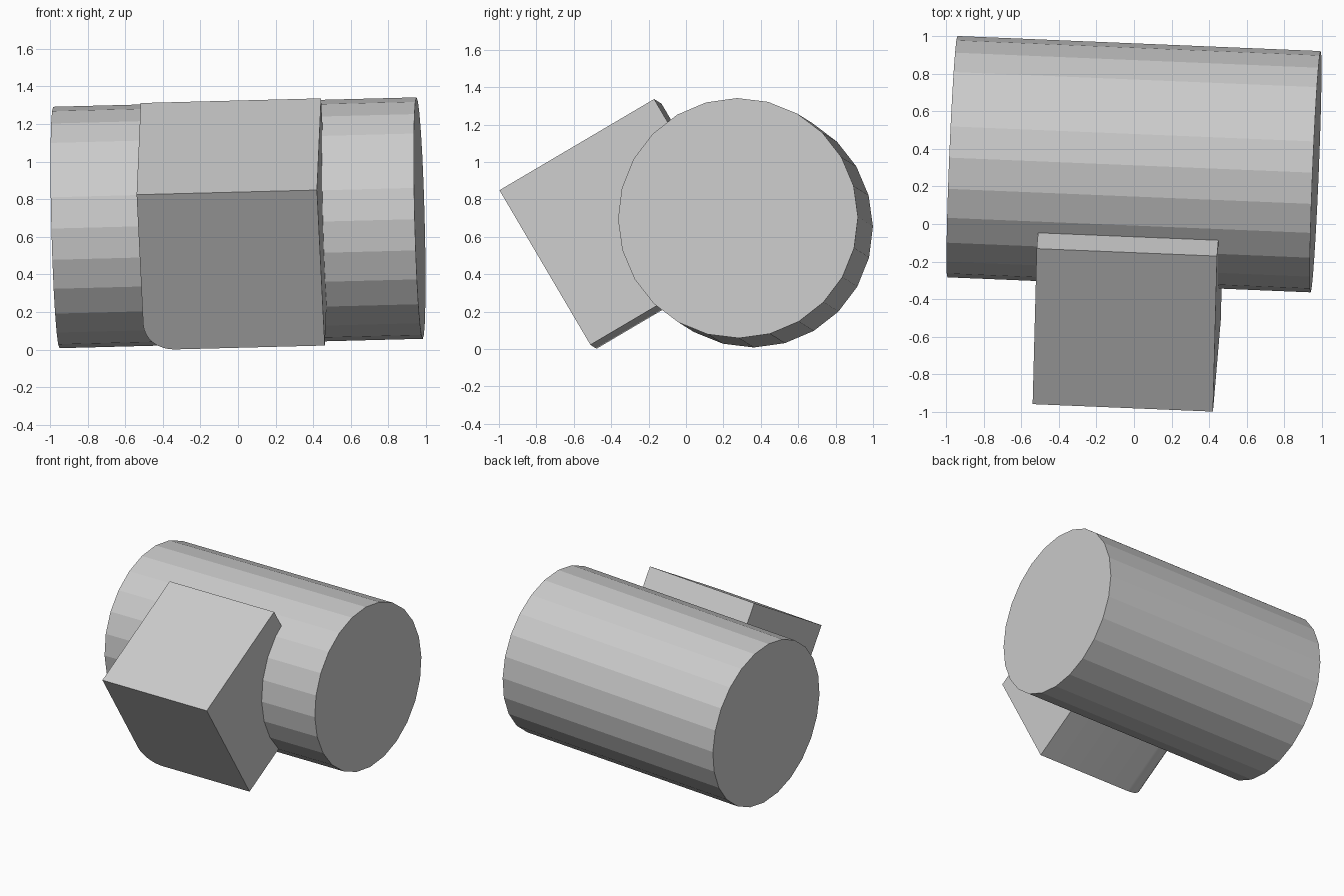
import bpy, bmesh, math
from mathutils import Vector, Matrix

if "Cube" in bpy.data.objects:
    bpy.data.objects.remove(bpy.data.objects["Cube"])

grey = bpy.data.materials.new("grey")
grey.diffuse_color = (0.6, 0.6, 0.6, 1)
grey.use_nodes = True
grey.node_tree.nodes["Principled BSDF"].inputs["Base Color"].default_value = grey.diffuse_color

# Shared tilted frame: drum axis, box depth direction, box height direction
axis = Vector((1.932, -0.08, 0.05)).normalized()
depth = Vector((0.0, 0.862, 0.507))
depth = (depth - axis * depth.dot(axis)).normalized()
up = axis.cross(depth)


def frame(cols, centre):
    m = Matrix(cols).transposed().to_4x4()
    m.translation = centre
    return m


def make(name, bm):
    bmesh.ops.recalc_face_normals(bm, faces=bm.faces)
    me = bpy.data.meshes.new(name)
    bm.to_mesh(me)
    bm.free()
    me.materials.append(grey)
    ob = bpy.data.objects.new(name, me)
    bpy.context.collection.objects.link(ob)
    return ob


# Large 24-sided drum
bm = bmesh.new()
bmesh.ops.create_cone(bm, cap_ends=True, segments=24, radius1=0.642, radius2=0.642, depth=1.934,
                      matrix=frame((depth, up, axis), (0, 0.318, 0.675)))
drum = make("drum", bm)

# Cube block sunk into the drum, with one rounded lower left edge
bm = bmesh.new()
bmesh.ops.create_cube(bm, size=0.96)
edge = [e for e in bm.edges if all(v.co.x < 0 and v.co.z < 0 for v in e.verts)]
bmesh.ops.bevel(bm, geom=edge, offset=0.16, segments=8, profile=0.5, affect='EDGES')
bm.transform(frame((axis, depth, up), (-0.028, -0.321, 0.667)))
block = make("block", bm)

# Weld the block to the drum as one solid
mod = drum.modifiers.new("join", 'BOOLEAN')
mod.operation = 'UNION'
mod.solver = 'EXACT'
mod.object = block
bpy.context.view_layer.objects.active = drum
drum.select_set(True)
bpy.ops.object.modifier_apply(modifier=mod.name)
bpy.data.objects.remove(block)
drum.name = "drum_with_block"

# Smooth only the rounded edge; the drum sides stay flat
bpy.ops.object.shade_smooth_by_angle(angle=math.radians(13))
